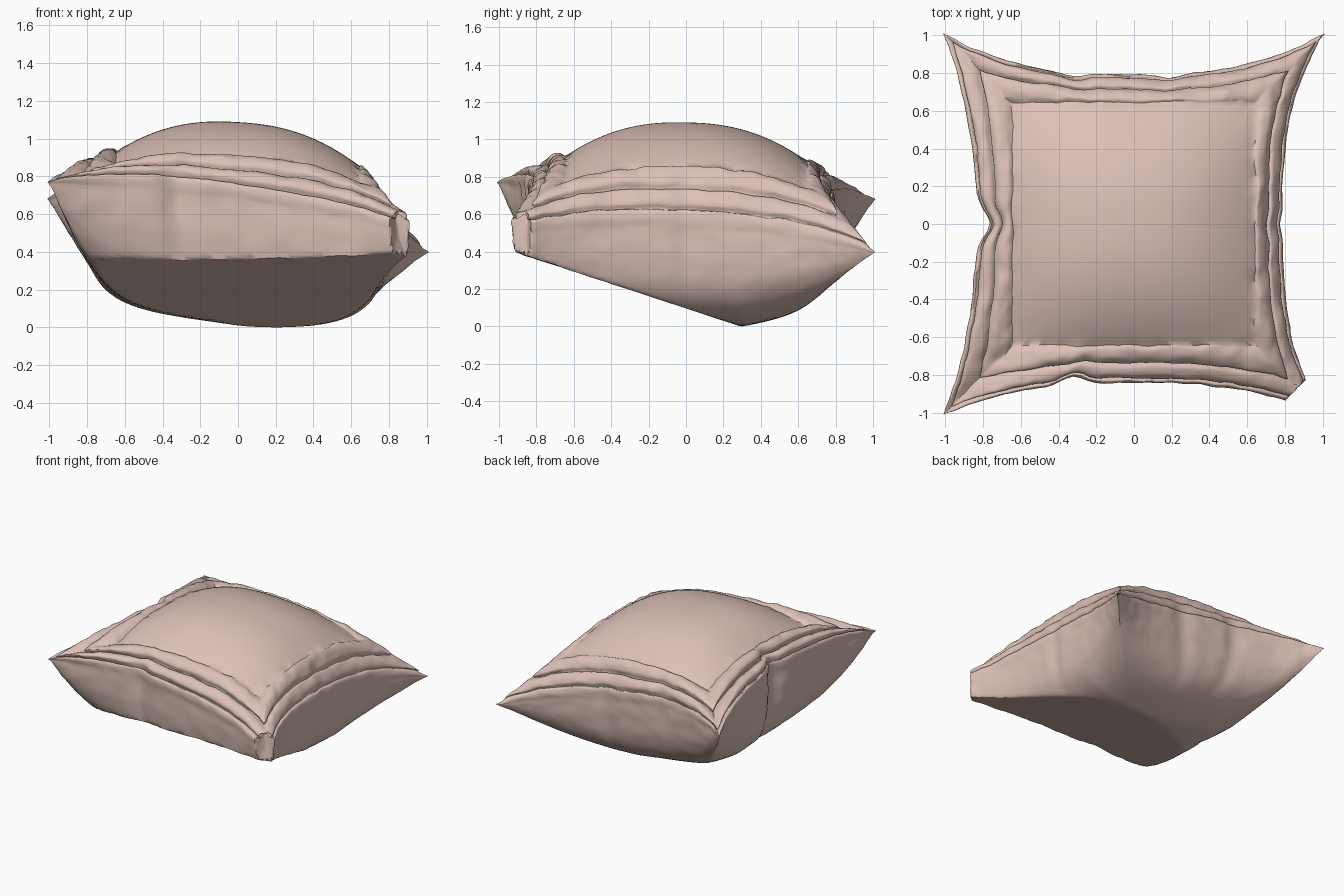
import bpy, bmesh, math
from mathutils import Vector, noise

if "Cube" in bpy.data.objects:
    bpy.data.objects.remove(bpy.data.objects["Cube"])

SIDE = 60          # segments along each side
PANEL = 0.645      # half width of the raised top panel

# (outward fraction, height above seam) of the stacked rolls around the panel
ROLLS = [(0.0, .255), (.12, .258), (.32, .238), (.48, .198), (.45, .165),
         (.60, .166), (.80, .140), (.90, .105), (.84, .080),
         (.97, .074), (1.03, .042), (1.0, 0.0)]


def spline(pts, t):
    """Catmull-Rom through pts, t in 0..1"""
    k = t * (len(pts) - 1)
    i = min(int(k), len(pts) - 2)
    t = k - i
    p = [Vector(pts[max(0, min(len(pts) - 1, i + d))]) for d in (-1, 0, 1, 2)]
    return 0.5 * (2 * p[1] + (p[2] - p[0]) * t
                  + (2 * p[0] - 5 * p[1] + 4 * p[2] - p[3]) * t ** 2
                  + (3 * p[1] - p[0] - 3 * p[2] + p[3]) * t ** 3)


def dent(t, at, width, depth):
    return depth * math.exp(-((t - at) / width) ** 2)


def side(t, base, power):
    return base + (1 - base) * abs(t) ** power


def outline(a, b):
    """Pinched seam position for a point (a, b) on the unit square border"""
    if abs(a) >= abs(b):
        if a > 0:
            return Vector((side(b, .785, 3) - dent(b, 0, .06, .015), b))
        return Vector((-side(b, .83, 2.2) + dent(b, 0, .09, .07), b))
    if b > 0:
        return Vector((a, side(a, .79, 2.7) - dent(a, -.32, .08, .02) - dent(a, .18, .08, .02)))
    return Vector((a, -side(a, .835, 2.5) + dent(a, -.32, .08, .04)))


def seam_z(p, a, b, r, tilt=1):
    """Tilted, slightly arched plane through the seam"""
    m = min(abs(a), abs(b))
    plane = (-.06 * p.x - .02 * p.y) * (1 - tilt) + (-.14 * p.x - .045 * p.y) * tilt
    return .585 + plane + .06 * r ** 4 * (1 - m * m)


def finish(p, z, wrinkle):
    """Add fine wrinkles and curl the front right corner upwards"""
    v = Vector((p.x, p.y, z))
    if wrinkle:
        v += noise.noise_vector(v * 9) * .010 * wrinkle
        v += noise.noise_vector(v * 22) * .005 * wrinkle
    e = (v.x - v.y) / 2 - .87
    if e > 0:
        v += Vector((-1.25 * e, 1.25 * e, 1.0 * e))
    return v


def top_panel(a, b, r):
    p = Vector((a, b)) * r * PANEL
    u, v = abs(a * r) ** 2.4, abs(b * r) ** 2.4
    h = .510 - .205 * (u + v) + .110 * u * v
    return finish(p, seam_z(p, a * r, b * r, r * PANEL, 0) + h, max(0, r - .9) * 6)


def top_roll(a, b, t):
    f, h = spline(ROLLS, t)
    p = (Vector((a, b)) * PANEL).lerp(outline(a, b), f)
    m = min(abs(a), abs(b))
    # rolls are lower at the corners and taper out into the thin tips
    h *= (1.196 - .373 * m ** 2.4) * (1 - .75 * m ** 6 * f * f)
    r = PANEL + (1 - PANEL) * f
    return finish(p, seam_z(p, a, b, r, f) + h, 1 - t * .3)


def underside(a, b, r):
    w = r ** 3
    p = Vector((a, b)) * r * (1 - w) + outline(a, b) * r * w
    u, v = a * r, b * r
    depth = .555 - .20 * max(0, u) ** 1.5 - .20 * max(0, v - .3)
    depth *= math.sqrt(max(0, 1 - abs(u) ** 5) * max(0, 1 - abs(v) ** 5))
    depth *= 1 - .25 * (u * v) ** 2
    z = seam_z(p, a, b, r) - depth
    # flattened resting facet towards the front
    z = max(z, .005 - .33 * (p.y - .3))
    return finish(p, z, max(0, r - .7) * 2.3)


# border points of the unit square, counter-clockwise
border = []
for i in range(SIDE):
    t = -math.cos(math.pi * i / SIDE) * .35 + (-1 + 2 * i / SIDE) * .65
    border += [(0, i, (t, -1)), (1, i, (1, t)), (2, i, (-t, 1)), (3, i, (-1, -t))]
border = [c for _, _, c in sorted(border)]

# rings from the top centre over the seam to the bottom centre
bm = bmesh.new()
rings = [[bm.verts.new(top_panel(a, b, k / 22)) for a, b in border] for k in range(1, 22)]
rings += [[bm.verts.new(top_roll(a, b, k / 48)) for a, b in border] for k in range(49)]
rings += [[bm.verts.new(underside(a, b, math.sin(k / 36 * math.pi / 2))) for a, b in border]
          for k in range(35, 0, -1)]
n = len(border)
for low, high in zip(rings, rings[1:]):
    for i in range(n):
        j = (i + 1) % n
        bm.faces.new((low[i], high[i], high[j], low[j]))
for ring, centre in ((rings[0], top_panel(1, 0, 0)), (rings[-1], underside(1, 0, 0))):
    c = bm.verts.new(centre)
    for i in range(n):
        bm.faces.new((c, ring[i], ring[(i + 1) % n]))
bmesh.ops.recalc_face_normals(bm, faces=bm.faces)

# stand on the ground
low = min(v.co.z for v in bm.verts)
bmesh.ops.translate(bm, verts=bm.verts, vec=(0, 0, -low))

mesh = bpy.data.meshes.new("pillow")
bm.to_mesh(mesh)
bm.free()
pillow = bpy.data.objects.new("pillow", mesh)
bpy.context.collection.objects.link(pillow)

fabric = bpy.data.materials.new("dusty pink fabric")
fabric.diffuse_color = (.72, .535, .475, 1)
fabric.use_nodes = True
fabric.node_tree.nodes["Principled BSDF"].inputs["Base Color"].default_value = fabric.diffuse_color
mesh.materials.append(fabric)

bpy.context.view_layer.objects.active = pillow
pillow.select_set(True)
bpy.ops.object.shade_smooth_by_angle(angle=math.radians(50))
